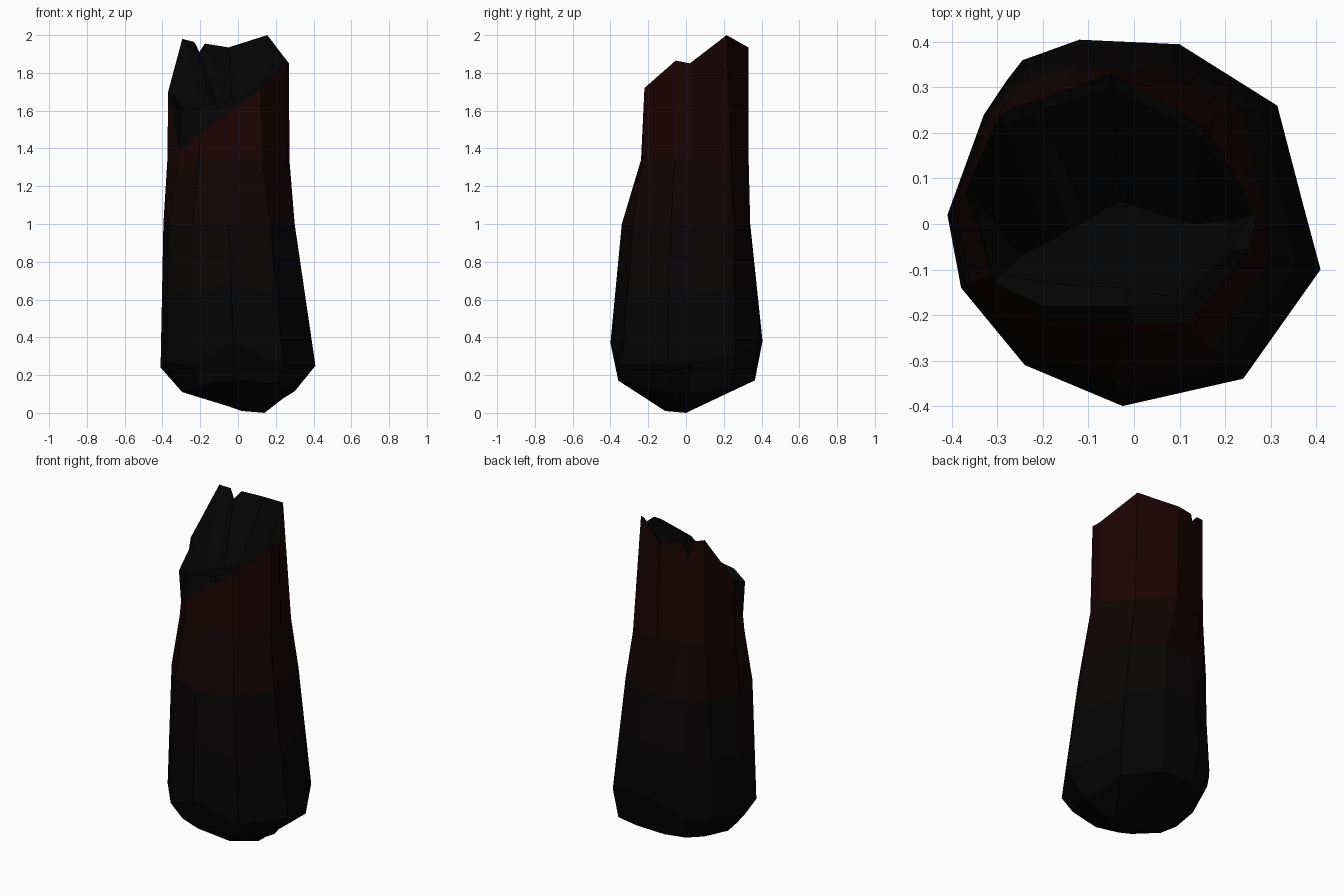
import bpy
from mathutils import Vector as V

if "Cube" in bpy.data.objects:
    bpy.data.objects.remove(bpy.data.objects["Cube"])


def material(name, rgb):
    m = bpy.data.materials.new(name)
    m.diffuse_color = (*rgb, 1)
    m.use_nodes = True
    m.node_tree.nodes["Principled BSDF"].inputs["Base Color"].default_value = m.diffuse_color
    return m


def loft(name, rings, mats, cap_last=False):
    """Skin a stack of closed rings; one material per band."""
    n = len(rings[0])
    verts = [p for r in rings for p in r]
    faces, slots = [], []
    for k in range(len(rings) - 1):
        for i in range(n):
            j = (i + 1) % n
            faces.append((k*n + i, k*n + j, (k+1)*n + j, (k+1)*n + i))
            slots.append(k)
    if cap_last:
        faces.append(tuple(range(len(verts) - n, len(verts))))
        slots.append(len(rings) - 2)
    me = bpy.data.meshes.new(name)
    me.from_pydata(verts, [], faces)
    for m in mats:
        me.materials.append(m)
    for p, s in zip(me.polygons, slots):
        p.material_index = s
    ob = bpy.data.objects.new(name, me)
    bpy.context.collection.objects.link(ob)
    return ob


# Cross-sections, counter-clockwise from the left side
wide = [V(p) for p in (
    (-.41, .02, .24), (-.38, -.14, .27), (-.24, -.31, .25), (-.025, -.40, .37),
    (.24, -.34, .25), (.41, -.10, .25), (.375, .03, .265), (.315, .26, .30),
    (.10, .395, .40), (-.12, .405, .38), (-.245, .36, .30), (-.28, .315, .29),
    (-.33, .24, .28))]
mid = [V((x, y, 1.0)) for x, y in (
    (-.395, .04), (-.36, -.13), (-.24, -.27), (-.05, -.34), (.17, -.28),
    (.30, -.08), (.285, .04), (.235, .25), (.05, .34), (-.13, .34), (-.23, .32),
    (-.27, .285), (-.32, .24))]
rim = [V(p) for p in (
    (-.37, .07, 1.70), (-.31, -.11, 1.39), (-.20, -.215, 1.48), (0, -.22, 1.63),
    (.12, -.22, 1.72), (.255, -.055, 1.865), (.27, .02, 1.85), (.155, .215, 2.0),
    (-.05, .33, 1.935), (-.175, .285, 1.955), (-.205, .275, 1.86),
    (-.235, .265, 1.965), (-.295, .24, 1.98))]

# Rounded foot, drawn down to a short off-centre keel
low, keel = [], []
for p in wide:
    f = .72 + 1.1*p.y**2
    low.append(V((p.x*f, p.y*f, .11 + .38*p.y**2)))
    t = min(1, max(0, .5 + (p.x + p.y)))
    keel.append(V((.02, -.11, .01)).lerp(V((.14, 0, 0)), t))
low[7] = V((.295, .235, .12))
belly = [a.lerp(b, .5) for a, b in zip(wide, mid)]
upper = []
for a, b in zip(mid, rim):
    q = a.lerp(b, .85)
    q.z = 1.3 if b.z < 1.45 else 1.34
    upper.append(q)
upper[7] += V((.025, .02, -.05))

dark = material("charcoal", (.001, .001, .001))
shade = material("warm_charcoal", (.0022, .0012, .0012))
maroon = material("red_brown", (.0055, .0009, .001))
red = material("dark_red", (.0105, .0009, .0013))

# Outer shell, darkening towards the foot
loft("trunk", [keel, low, wide, belly, mid, upper, rim],
     [dark, dark, dark, shade, maroon, red])

# Broken top: raised front lip, steep back wall and shallow sloping floor
lip = {1: (-.31, -.13, 1.59), 2: (-.20, -.18, 1.62), 3: (-.02, -.18, 1.65),
       4: (.10, -.18, 1.72), 5: (.21, -.06, 1.86), 10: (-.205, .25, 1.91)}
ridge = [V(lip[i]) if i in lip
         else V((p.x*.95, p.y*.92, p.z - .015)) for i, p in enumerate(rim)]
floor = [V(p) for p in (
    (-.25, -.07, 1.57), (-.29, -.11, 1.56), (-.19, -.13, 1.57), (-.03, -.14, 1.60),
    (.08, -.16, 1.65), (.20, -.04, 1.78), (.22, .01, 1.78), (.13, 0, 1.68),
    (-.03, .05, 1.62), (-.07, .03, 1.61), (-.10, .01, 1.60), (-.14, -.01, 1.60),
    (-.19, -.04, 1.58))]
loft("broken_top", [rim, ridge, floor], [dark, dark], cap_last=True)
